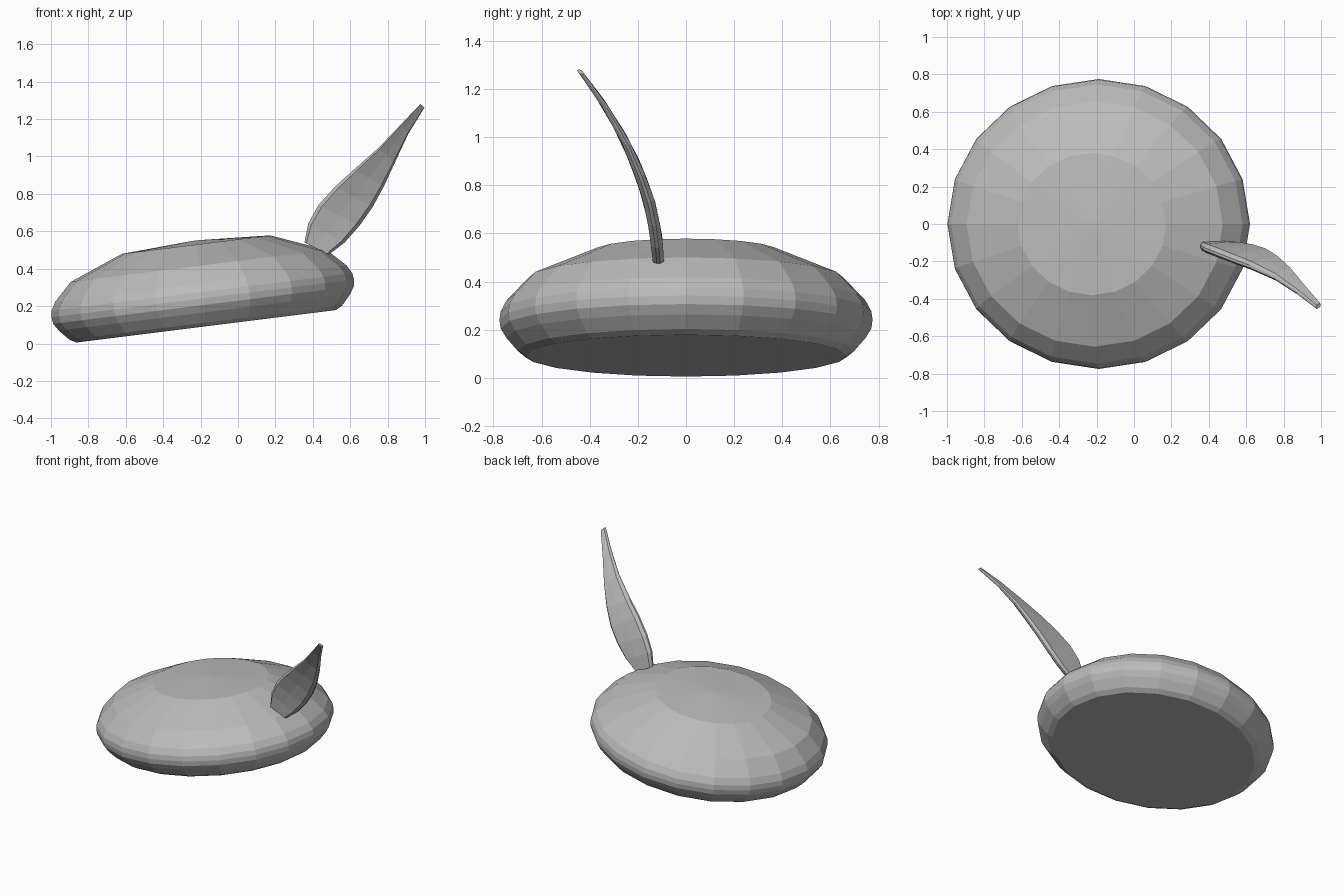
import bpy
import bmesh
from math import cos, sin, pi, atan2
from mathutils import Vector, Matrix

default = bpy.data.objects.get("Cube")
if default:
    bpy.data.objects.remove(default, do_unlink=True)

grey = bpy.data.materials.new("felt grey")
grey.use_nodes = True
colour = (0.5, 0.5, 0.5, 1)
grey.diffuse_color = colour
grey.node_tree.nodes["Principled BSDF"].inputs["Base Color"].default_value = colour


def loft(name, rings):
    """Skin a list of closed rings and cap both ends."""
    bm = bmesh.new()
    loops = [[bm.verts.new(p) for p in ring] for ring in rings]
    n = len(loops[0])
    for a, b in zip(loops, loops[1:]):
        for i in range(n):
            j = (i + 1) % n
            bm.faces.new((a[i], a[j], b[j], b[i]))
    bm.faces.new(loops[0][::-1])
    bm.faces.new(loops[-1])
    bmesh.ops.recalc_face_normals(bm, faces=bm.faces)
    mesh = bpy.data.meshes.new(name)
    bm.to_mesh(mesh)
    bm.free()
    mesh.materials.append(grey)
    obj = bpy.data.objects.new(name, mesh)
    bpy.context.collection.objects.link(obj)
    return obj


# Hat: twenty-sided, slightly oval, tipped to one side
SIDES = 20
profile = [(0.70, 0), (0.735, 0.02), (0.785, 0.075), (0.81, 0.115), (0.815, 0.15),
           (0.81, 0.185), (0.785, 0.23), (0.69, 0.325), (0.40, 0.44), (0.02, 0.462)]
tilt = Matrix.Translation((-0.17, 0, 0.092)) @ Matrix.Rotation(-atan2(0.175, 1.4), 4, "Y")
loft("hat", [[tilt @ Vector((r * cos(2 * pi * i / SIDES), 0.951 * r * sin(2 * pi * i / SIDES), h))
              for i in range(SIDES)] for r, h in profile])

# Feather: a flat blade that leans forward as it rises
lean = [(0.45, -0.112), (0.60, -0.125), (0.74, -0.155), (0.88, -0.205),
        (1.0, -0.26), (1.15, -0.35), (1.3, -0.46)]


def lean_y(z):
    for (z0, y0), (z1, y1) in zip(lean, lean[1:]):
        if z <= z1:
            return y0 + (y1 - y0) * (z - z0) / (z1 - z0)
    return lean[-1][1]


# Each station: outer edge x, z, inner edge x, z, thickness
stations = [(0.355, 0.54, 0.485, 0.475, 0.046), (0.375, 0.64, 0.57, 0.54, 0.05),
            (0.43, 0.74, 0.65, 0.63, 0.05), (0.52, 0.84, 0.72, 0.73, 0.048),
            (0.62, 0.93, 0.78, 0.84, 0.044), (0.75, 1.045, 0.84, 0.97, 0.036),
            (0.87, 1.17, 0.91, 1.12, 0.028), (0.975, 1.28, 0.997, 1.262, 0.02)]
section = [(0, -0.3), (0.08, -1), (0.5, -1), (0.92, -1), (1, -0.3),
           (1, 0.3), (0.92, 1), (0.5, 1), (0.08, 1), (0, 0.3)]
rings = []
for x0, z0, x1, z1, thick in stations:
    ring = []
    for t, side in section:
        z = z0 + (z1 - z0) * t
        ring.append((x0 + (x1 - x0) * t, lean_y(z) + side * thick / 2, z))
    rings.append(ring)
loft("feather", rings)
